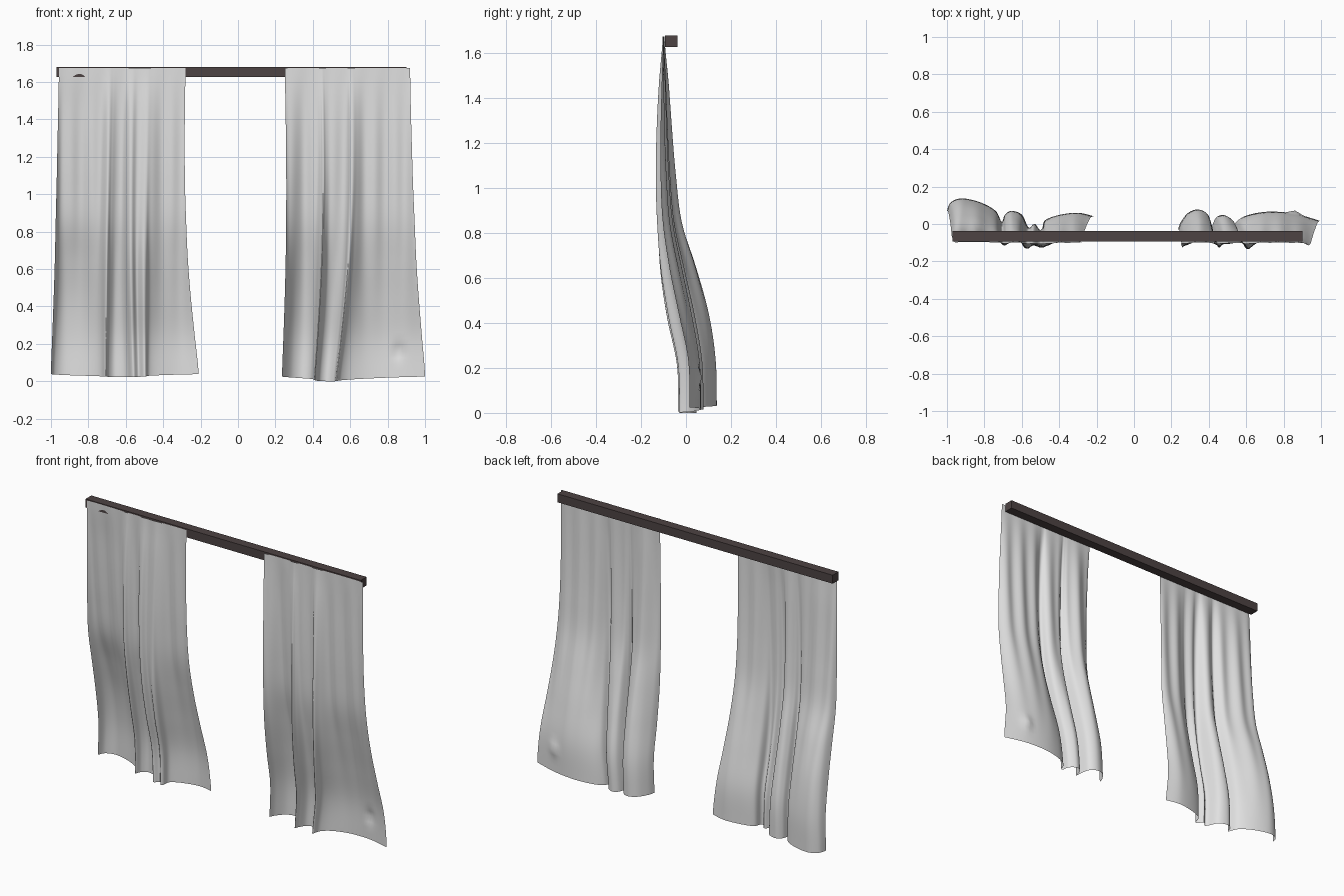
import bpy, bmesh, math

if "Cube" in bpy.data.objects:
    bpy.data.objects.remove(bpy.data.objects["Cube"])

H = 1.675          # top of the cloth
ROWS = 48


def material(name, rgb):
    m = bpy.data.materials.new(name)
    m.diffuse_color = (*rgb, 1)
    m.use_nodes = True
    m.node_tree.nodes["Principled BSDF"].inputs["Base Color"].default_value = m.diffuse_color
    return m


cloth = material("light grey cloth", (0.75, 0.75, 0.75))
wood = material("dark brown wood", (0.075, 0.056, 0.056))


def spline(pts, t):
    """Catmull-Rom value at t in 0..1 through evenly keyed tuples."""
    f = min(max(t, 0), 1) * (len(pts) - 1)
    i = min(int(f), len(pts) - 2)
    f -= i
    p = [pts[min(max(i + k, 0), len(pts) - 1)] for k in (-1, 0, 1, 2)]
    return [0.5 * (2 * b + (c - a) * f + (2 * a - 5 * b + 4 * c - d) * f * f
                   + (3 * b - a - 3 * c + d) * f ** 3) for a, b, c, d in zip(*p)]


# Drape by height, floor to rail: front limit y, back limit y, blend to top x
DRAPE = [(-.04, .135, 0), (-.045, .13, .25), (-.09, .10, .5), (-.122, .045, .7),
         (-.133, -.02, .82), (-.135, -.048, .92), (-.13, -.066, .97),
         (-.12, -.08, 1), (-.104, -.096, 1)]

# Fold profiles: hem x, hem y, x at the rail
LEFT = [(-1.0, .07, -.957), (-.98, .115, -.93), (-.92, .137, -.88), (-.82, .115, -.80),
        (-.74, .07, -.73), (-.708, .012, -.69), (-.69, .05, -.665), (-.655, .07, -.64),
        (-.60, .05, -.605), (-.57, -.01, -.58), (-.555, -.02, -.56), (-.53, .0, -.535),
        (-.505, -.03, -.50), (-.49, -.025, -.48), (-.475, .02, -.45), (-.40, .048, -.39),
        (-.30, .06, -.33), (-.21, .04, -.28)]
RIGHT = [(.235, -.03, .25), (.25, .01, .27), (.29, .06, .31), (.34, .077, .36),
         (.385, .055, .41), (.403, .0, .435), (.41, -.035, .45), (.42, -.005, .465),
         (.44, .035, .49), (.475, .047, .53), (.512, .02, .575), (.522, -.025, .595),
         (.532, -.025, .61), (.55, .015, .635), (.61, .048, .68), (.72, .066, .76),
         (.86, .055, .85), (1.0, .015, .92)]


def curtain(name, folds, side, hem):
    cols = (len(folds) - 1) * 8
    bm = bmesh.new()
    grid = []
    for r in range(ROWS + 1):
        t = r / ROWS
        front, back, s = spline(DRAPE, t)
        swell = math.sin(math.pi * t)
        row = []
        for c in range(cols + 1):
            u = c / cols
            xb, yb, xt = spline(folds, u)
            x = xb + (xt - xb) * s + side * 0.01 * swell
            y = front + (back - front) * (yb + .04) / .175
            # fine pleats in the upper part
            y += 0.007 * math.sin(math.pi * t ** 1.6) * math.sin(x * 58)
            z0 = spline(hem, u)[0]
            z = z0 + (H - z0) * t
            # small crumple low on the right curtain
            if side > 0:
                d = math.hypot(x - .86, z - .16)
                y += 0.018 * max(0, 1 - d / .05)
            row.append(bm.verts.new((x, y, z)))
        grid.append(row)
    for a, b in zip(grid, grid[1:]):
        for c in range(cols):
            bm.faces.new((a[c], a[c + 1], b[c + 1], b[c])).smooth = True
    me = bpy.data.meshes.new(name)
    bm.to_mesh(me)
    bm.free()
    me.materials.append(cloth)
    bpy.context.collection.objects.link(bpy.data.objects.new(name, me))


curtain("left_curtain", LEFT, -1, [(.038,), (.026,), (.022,), (.026,), (.038,)])
curtain("right_curtain", RIGHT, 1, [(.025,), (.012,), (.0,), (.004,), (.025,)])

# Square rail behind the top edge of the cloth
bpy.ops.mesh.primitive_cube_add(size=1, location=(-.035, -.066, 1.6535))
rail = bpy.context.object
rail.name = "curtain_rail"
rail.scale = (1.87, .056, .052)
bpy.ops.object.transform_apply(location=False, rotation=False, scale=True)
rail.data.materials.append(wood)
